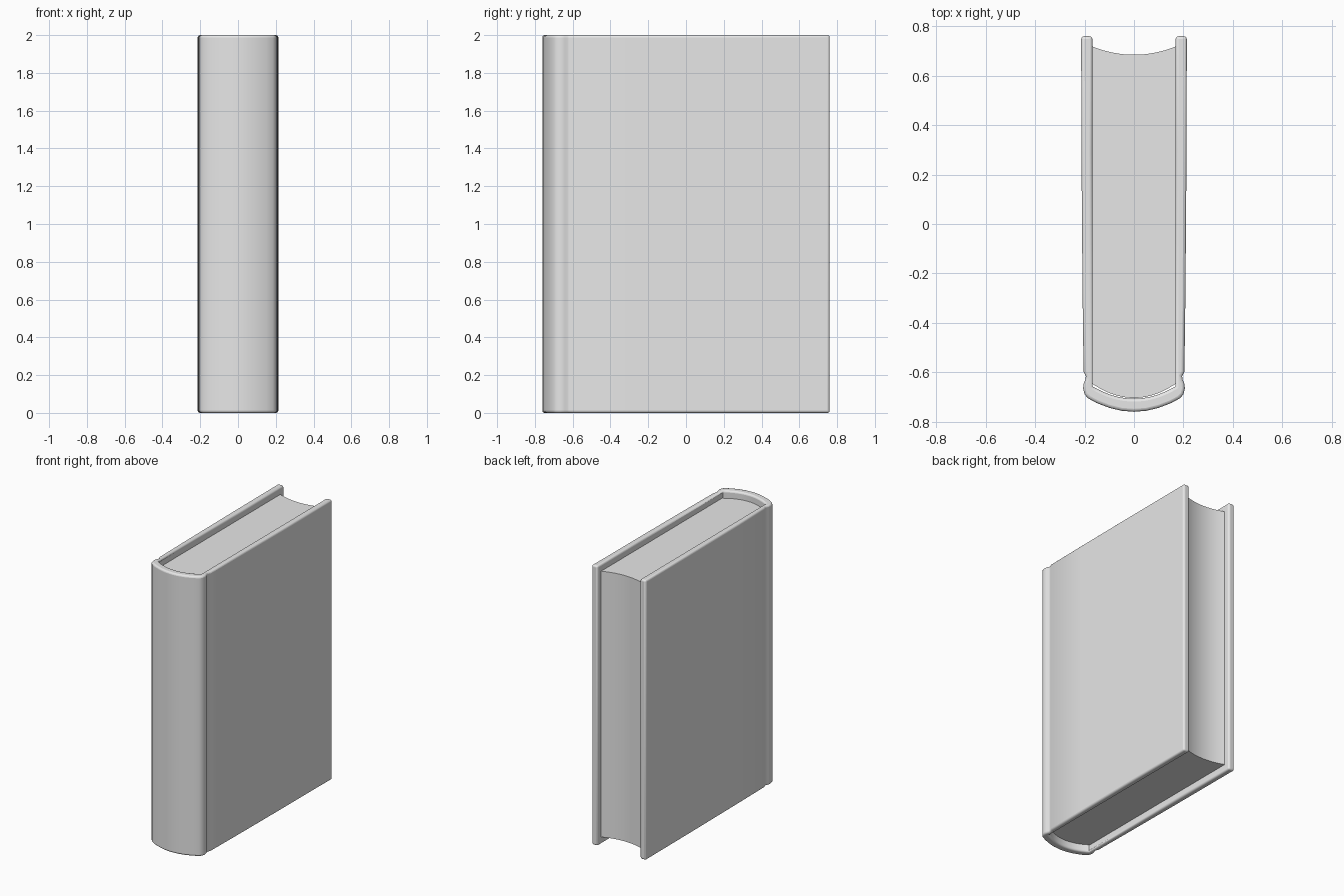
import bpy
import bmesh

if "Cube" in bpy.data.objects:
    bpy.data.objects.remove(bpy.data.objects["Cube"], do_unlink=True)

HEIGHT = 2.0
PAGE_INSET = 0.05

grey = bpy.data.materials.new("plain grey")
grey.use_nodes = True
grey.diffuse_color = (0.8, 0.8, 0.8, 1)
grey.node_tree.nodes["Principled BSDF"].inputs["Base Color"].default_value = (0.8, 0.8, 0.8, 1)


def mirror_x(half):
    """Complete an outline whose half runs from one centre point outward."""
    return half + [(-x, y) for x, y in reversed(half) if x > 0]


def arc(half_width, y_centre, y_side, steps=8):
    """Shallow curve from the centre line out to the side."""
    return [(half_width * i / steps, y_centre + (y_side - y_centre) * (i / steps) ** 2)
            for i in range(steps + 1)]


def extrude_outline(name, outline, bottom, top, bevel=0.0):
    bm = bmesh.new()
    face = bm.faces.new([bm.verts.new((x, y, bottom)) for x, y in outline])
    result = bmesh.ops.extrude_face_region(bm, geom=[face])
    raised = [v for v in result["geom"] if isinstance(v, bmesh.types.BMVert)]
    bmesh.ops.translate(bm, verts=raised, vec=(0, 0, top - bottom))
    bmesh.ops.recalc_face_normals(bm, faces=bm.faces)
    mesh = bpy.data.meshes.new(name)
    bm.to_mesh(mesh)
    bm.free()
    mesh.materials.append(grey)
    obj = bpy.data.objects.new(name, mesh)
    bpy.context.collection.objects.link(obj)
    if bevel:
        mod = obj.modifiers.new("rounded edges", "BEVEL")
        mod.width = bevel
        mod.segments = 3
        mod.limit_method = "ANGLE"
        mod.angle_limit = 1.1
    bpy.ops.object.select_all(action="DESELECT")
    obj.select_set(True)
    bpy.context.view_layer.objects.active = obj
    bpy.ops.object.shade_smooth_by_angle(angle=0.6)
    return obj


# Cover: rounded spine, hinge groove and two boards as one folded shell
outer = [(0, -0.76), (0.05, -0.756), (0.1, -0.744), (0.15, -0.725),
         (0.185, -0.706), (0.2, -0.69), (0.206, -0.665), (0.203, -0.642),
         (0.196, -0.628), (0.195, -0.615), (0.204, -0.598),
         (0.208, -0.3), (0.212, 0.2), (0.214, 0.76)]
inner = [(0.168, 0.76), (0.168, 0.3), (0.168, -0.657)]
inner += list(reversed(arc(0.168, -0.707, -0.657)))[1:-1]
half_shell = outer + inner
shell = half_shell + [(0, -0.707)] + [(-x, y) for x, y in reversed(half_shell[1:])]

# The shell outline is a ring open at the back, so its halves meet at the spine
extrude_outline("cover", shell, 0, HEIGHT, bevel=0.012)

# Page block: convex towards the spine, hollow along the fore edge
spine_side = arc(0.168, -0.704, -0.647)
fore_edge = list(reversed(arc(0.168, 0.685, 0.718)))
half_block = spine_side + fore_edge
pages = half_block + [(-x, y) for x, y in reversed(half_block[1:-1])]
extrude_outline("page_block", pages, PAGE_INSET, HEIGHT - PAGE_INSET)
